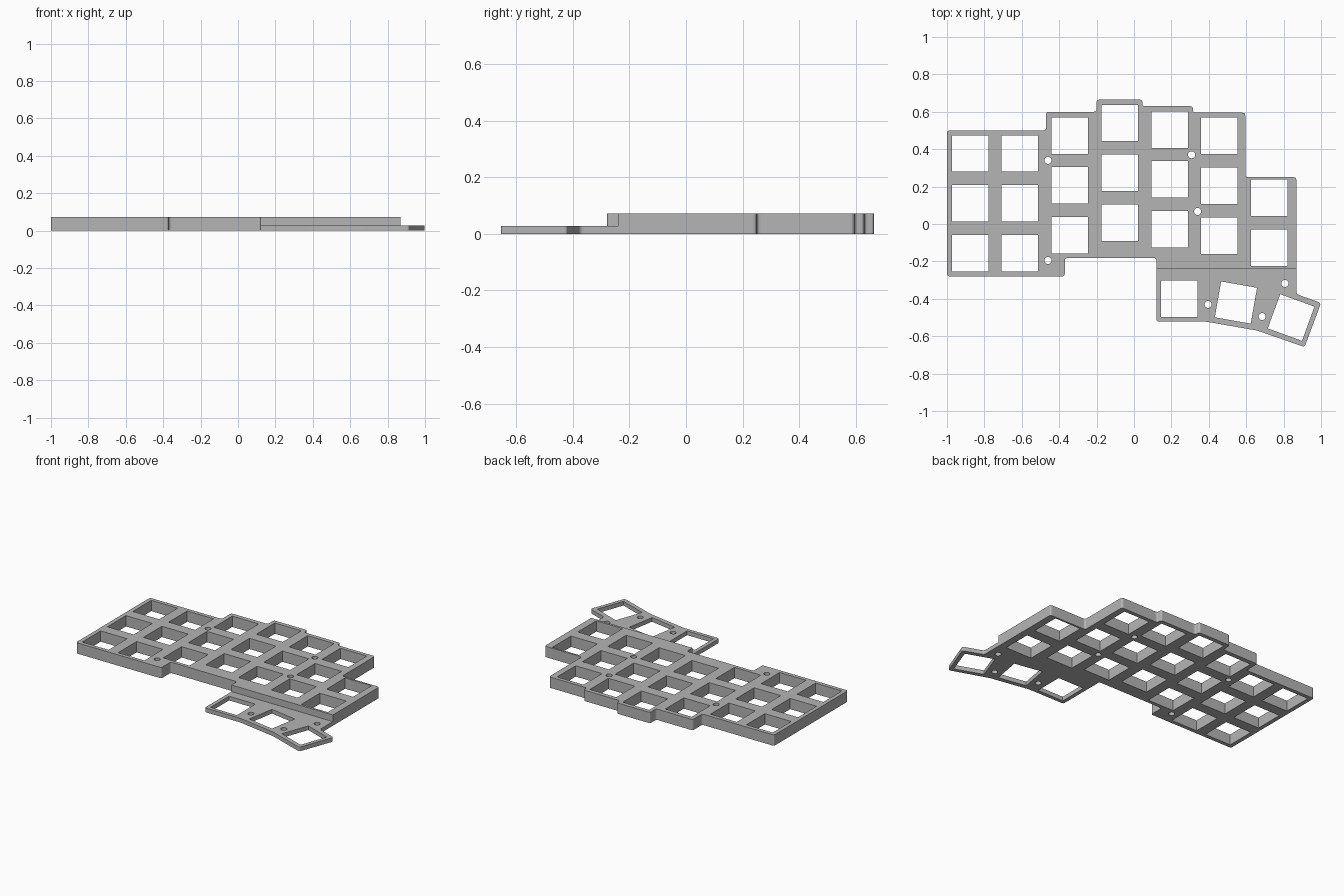
import bpy, bmesh, math
from mathutils import Vector

cube = bpy.data.objects.get("Cube")
if cube:
    bpy.data.objects.remove(cube, do_unlink=True)

GREY = (0.46, 0.46, 0.46, 1.0)
KEY, PITCH, SCREW, SEAM = 0.195, 0.267, 0.019, -0.24

mat = bpy.data.materials.new("plate grey")
mat.use_nodes = True
mat.diffuse_color = GREY
mat.node_tree.nodes["Principled BSDF"].inputs["Base Color"].default_value = GREY


def rounded(points, radius=0.015, steps=4):
    """Round every outline corner except those on the seam between the plates."""
    out = []
    pts = [Vector(p) for p in points]
    for i, p in enumerate(pts):
        if abs(p.y - SEAM) < 1e-4:
            out.append(p)
            continue
        a, b = pts[i - 1] - p, pts[(i + 1) % len(pts)] - p
        r = min(radius, a.length * 0.45, b.length * 0.45)
        start, end = p + a.normalized() * r, p + b.normalized() * r
        for s in range(steps + 1):
            t = s / steps
            out.append(start * (1 - t) ** 2 + p * 2 * t * (1 - t) + end * t * t)
    return out


def square(x, y, degrees=0):
    return ring(x, y, KEY / math.sqrt(2), 4, 45 + degrees)


def ring(x, y, radius, sides=20, degrees=0):
    angles = [math.radians(degrees) + math.tau * i / sides for i in range(sides)]
    return [Vector((x + radius * math.cos(a), y + radius * math.sin(a))) for a in angles]


def plate(name, height, loops):
    """Extrude a filled outline; inner loops become through holes."""
    curve = bpy.data.curves.new(name + "_profile", 'CURVE')
    curve.dimensions, curve.fill_mode, curve.extrude = '2D', 'BOTH', height / 2
    for loop in loops:
        spline = curve.splines.new('POLY')
        spline.points.add(len(loop) - 1)
        for point, co in zip(spline.points, loop):
            point.co = (co.x, co.y, 0, 1)
        spline.use_cyclic_u = True
    temp = bpy.data.objects.new(name + "_profile", curve)
    bpy.context.collection.objects.link(temp)
    graph = bpy.context.evaluated_depsgraph_get()
    mesh = bpy.data.meshes.new_from_object(temp.evaluated_get(graph))
    bpy.data.objects.remove(temp, do_unlink=True)
    bpy.data.curves.remove(curve)

    bm = bmesh.new()
    bm.from_mesh(mesh)
    bmesh.ops.remove_doubles(bm, verts=bm.verts, dist=1e-5)
    bmesh.ops.translate(bm, verts=bm.verts, vec=(0, 0, height / 2))
    bmesh.ops.recalc_face_normals(bm, faces=bm.faces)
    for face in bm.faces:
        face.smooth = False
    bm.to_mesh(mesh)
    bm.free()
    mesh.name = name
    mesh.materials.clear()
    mesh.materials.append(mat)
    obj = bpy.data.objects.new(name, mesh)
    bpy.context.collection.objects.link(obj)
    return obj


# Thick main plate with staggered key columns: x, top key y, key count
main_outline = [(-1, .5), (-.47, .5), (-.47, .6), (-.2, .6), (-.2, .665), (.045, .665),
                (.045, .63), (.315, .63), (.315, .595), (.595, .595), (.595, .25),
                (.868, .25), (.868, SEAM), (.12, SEAM), (.12, -.182), (-.37, -.182),
                (-.37, -.28), (-1, -.28)]
columns = [(-.875, .377, 3), (-.61, .377, 3), (-.344, .473, 3), (-.077, .54, 3),
           (.19, .505, 3), (.455, .472, 3), (.722, .14, 2)]
keys = [square(x, y - PITCH * row) for x, y, count in columns for row in range(count)]
screws = [ring(x, y, SCREW) for x, y in [(-.46, .34), (.308, .37), (.34, .067), (-.46, -.195)]]
plate("main_plate", 0.072, [rounded(main_outline)] + keys + screws)

# Thin thumb plate with keys fanning out
thumb_outline = [(.12, SEAM), (.12, -.522), (.385, -.522), (.66, -.57), (.912, -.658),
                 (1, -.422), (.868, -.375), (.868, SEAM)]
thumb_keys = [square(.243, -.4), square(.545, -.42, -10), square(.84, -.5, -20)]
thumb_screws = [ring(x, y, SCREW) for x, y in [(.396, -.43), (.685, -.495), (.807, -.318)]]
plate("thumb_plate", 0.028, [rounded(thumb_outline)] + thumb_keys + thumb_screws)
